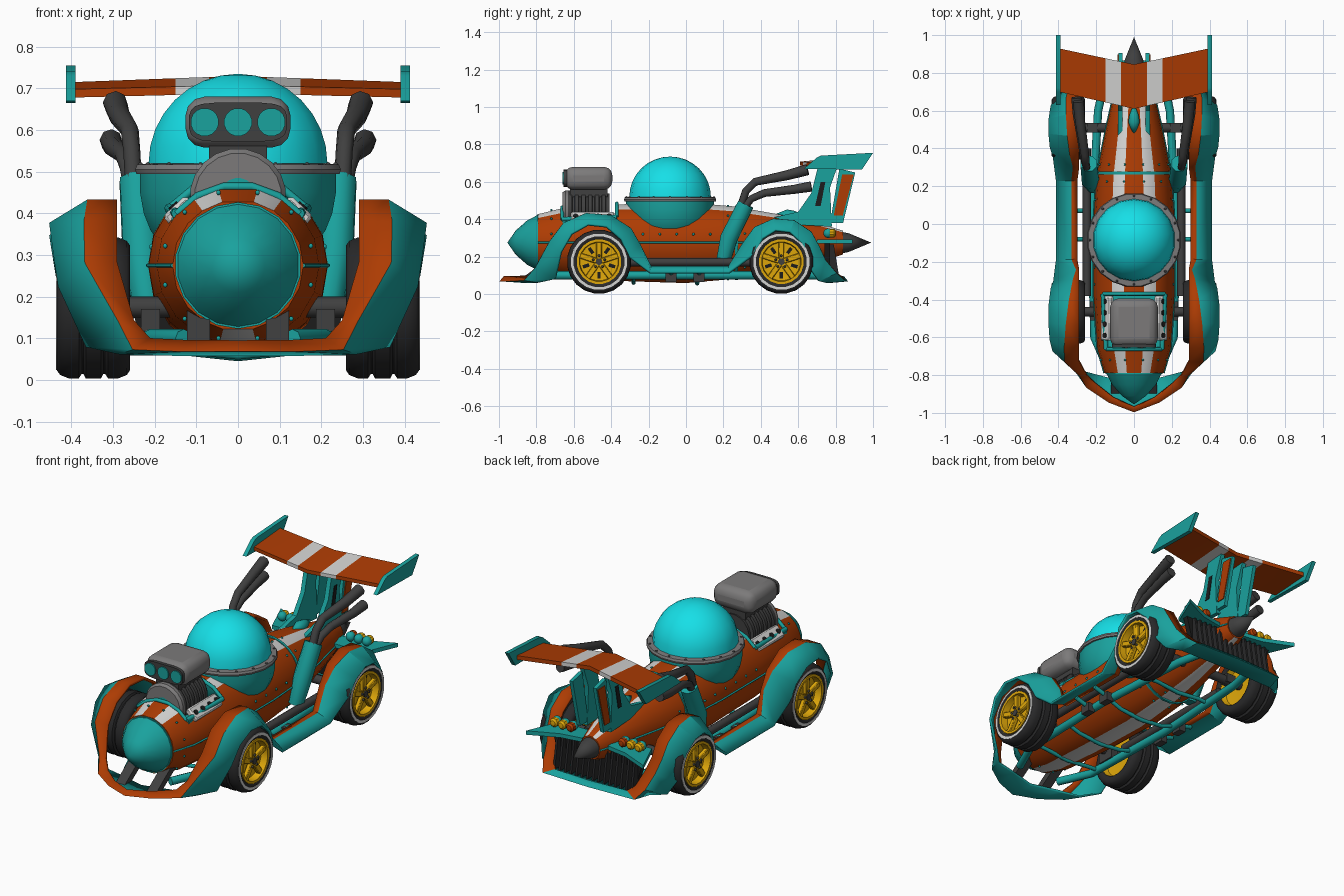
import bpy, bmesh, math
from mathutils import Vector, Matrix
from math import sin, cos, radians, pi

if "Cube" in bpy.data.objects:
    bpy.data.objects.remove(bpy.data.objects["Cube"])

def material(name, r, g, b):
    m = bpy.data.materials.new(name)
    m.diffuse_color = (r, g, b, 1)
    m.use_nodes = True
    m.node_tree.nodes["Principled BSDF"].inputs["Base Color"].default_value = m.diffuse_color
    return m

TEAL = material("teal", .01, .36, .34)
CYAN = material("glass_cyan", .008, .74, .8)
RUST = material("rust_orange", .42, .045, .001)
WHITE = material("white", .66, .66, .65)
RUBBER = material("rubber", .022, .022, .023)
DARK = material("dark_metal", .05, .05, .05)
GREY = material("grey_metal", .2, .195, .195)
GOLD = material("gold", .74, .39, .003)
BLACK = material("black", .012, .012, .012)

def finish(name, bm, mats, smooth=30):
    bmesh.ops.remove_doubles(bm, verts=bm.verts, dist=1e-5)
    bmesh.ops.recalc_face_normals(bm, faces=bm.faces)
    me = bpy.data.meshes.new(name)
    bm.to_mesh(me)
    bm.free()
    for m in mats:
        me.materials.append(m)
    me.shade_smooth()
    me.set_sharp_from_angle(angle=radians(smooth))
    ob = bpy.data.objects.new(name, me)
    bpy.context.collection.objects.link(ob)
    return ob

def loft(name, rings, mats, closed=True, caps=False, rule=lambda c, j: 0, smooth=30):
    """Skin between rings; rule gives the material index, None leaves a hole."""
    bm = bmesh.new()
    vs = [[bm.verts.new(p) for p in r] for r in rings]
    n = len(rings[0])
    for a, b in zip(vs, vs[1:]):
        for j in range(n if closed else n - 1):
            q = (a[j], a[(j + 1) % n], b[(j + 1) % n], b[j])
            k = rule(sum((v.co for v in q), Vector()) / 4, j)
            if k is not None:
                bm.faces.new(q).material_index = k
    if caps:
        bm.faces.new(vs[0])
        bm.faces.new(vs[-1])
    return finish(name, bm, mats, smooth)

def lathe(name, prof, mat, axis='z', loc=(0, 0, 0), n=20, flip=1, smooth=35):
    """Revolve (radius, height) points round an axis."""
    def pt(r, h, a):
        c, s, h = r * cos(a), r * sin(a), h * flip
        return Vector({'x': (h, c, s), 'y': (c, h, s), 'z': (c, s, h)}[axis]) + Vector(loc)
    return loft(name, [[pt(r, h, 2 * pi * (i + .5) / n) for i in range(n)] for r, h in prof], [mat], smooth=smooth)

def disc(name, loc, r, t, mat, axis, n=16):
    return lathe(name, [(0, -t / 2), (r, -t / 2), (r, t / 2), (0, t / 2)], mat, axis, loc, n)

def box(name, loc, size, mat, rot=(0, 0, 0), bevel=0, seg=1):
    bm = bmesh.new()
    bmesh.ops.create_cube(bm, size=1, matrix=Matrix.Diagonal((*size, 1)))
    ob = finish(name, bm, [mat])
    ob.location, ob.rotation_euler = loc, rot
    if bevel:
        m = ob.modifiers.new("bevel", 'BEVEL')
        m.width, m.segments = bevel, seg
    return ob

def plate(name, pts, x0, x1, mat):
    """Side outline in (y, z) given thickness along x."""
    return loft(name, [[(x, y, z) for y, z in pts] for x in (x0, x1)], [mat], caps=True)

def tube(name, pts, r, mat, radii=None):
    cu = bpy.data.curves.new(name, 'CURVE')
    cu.dimensions, cu.bevel_depth, cu.bevel_resolution, cu.use_fill_caps = '3D', r, 2, True
    sp = cu.splines.new('POLY')
    sp.points.add(len(pts) - 1)
    for i, p in enumerate(pts):
        sp.points[i].co = (*p, 1)
        sp.points[i].radius = radii[i] if radii else 1
    cu.materials.append(mat)
    ob = bpy.data.objects.new(name, cu)
    bpy.context.collection.objects.link(ob)
    return ob

def ball(name, loc, r, mat, n=8):
    return lathe(name, [(r * sin(i * pi / 6), -r * cos(i * pi / 6)) for i in range(7)], mat, 'z', loc, n, smooth=60)

# Fuselage with painted stripes and an open engine well
STN = [(-.79, .157, .157), (-.66, .195, .19), (-.37, .215, .21), (0, .216, .222),
       (.25, .2, .2), (.5, .15, .155), (.72, .1, .105), (.84, .06, .065)]
half = [14, 33, 50, 70, 90, 110, 130, 150, 167]
angs = [radians(a) for a in half + [360 - a for a in reversed(half)]]
ZC = .275
def body_paint(c, j):
    if -.66 < c.y < -.37 and c.z > .40:
        return None
    return 1 if j in (0, 16, 8) else 0
loft("fuselage", [[(rx * sin(a), y, ZC + rz * cos(a)) for a in angs] for y, rx, rz in STN],
     [RUST, WHITE], caps=True, rule=body_paint)
lathe("nose_cone", [(0, -.795), (.152, -.795), (.152, -.785), (.118, -.85), (.065, -.91), (0, -.955)], TEAL, 'y', (0, 0, ZC), 18)
lathe("body_band", [(.18, .263), (.201, .263), (.201, .277), (.18, .277)], TEAL, 'y', (0, 0, ZC), 24)
for y, r in ((-.72, .181), (.225, .203), (.315, .188)):
    for k in range(12):
        a = radians(15 + 30 * k)
        ball("rivet", (r * sin(a), y, ZC + r * cos(a)), .006, TEAL, 6)
for s in (1, -1):
    tube("side_seam", [(s * rx, y, ZC) for y, rx, _ in STN], .005, TEAL)
    for k in range(7):
        ball("seam_rivet", (s * .207, -.32 + k * .09, ZC + .045), .007, TEAL, 6)
lathe("tail_cone", [(0, .82), (.06, .82), (.05, .87), (0, .99)], DARK, 'y', (0, 0, ZC), 14)

# Cockpit bubble, bowl and rim
lathe("cockpit_bowl", [(0, .32), (.1, .322), (.195, .335), (.213, .36), (.229, .40), (.238, .45), (.238, .50), (0, .50)],
      TEAL, 'z', (0, -.085, 0), 20, smooth=45)
lathe("cockpit_rim", [(.2, .495), (.247, .495), (.25, .505), (.245, .517), (.2, .52)], GREY, 'z', (0, -.085, 0), 20)
lathe("bubble_dome", [(.218 * cos(i * pi / 16), .52 + .215 * sin(i * pi / 16)) for i in range(9)], CYAN, 'z', (0, -.085, 0), 18, smooth=60)
for k in range(16):
    a = 2 * pi * k / 16
    ball("rim_bolt", (.234 * cos(a), -.085 + .234 * sin(a), .516), .007, DARK, 6)

# Engine: well with frame, ribbed blower, valve covers, scoop
box("engine_well", (0, -.515, .32), (.32, .288, .14), TEAL)
for s in (1, -1):
    tube("well_side_frame", [(s * .148, -.665, .40), (s * .165, -.37, .412)], .012, TEAL)
for y, r in ((-.662, .192), (-.37, .213)):
    tube("well_cross_frame", [(r * sin(radians(a)), y, ZC + r * cos(radians(a))) for a in range(-50, 51, 20)], .01, TEAL)
ribs = [(0, -.645), (.085, -.645), (.115, -.635)]
for k in range(6):
    ribs += [(.115, -.63 + k * .036), (.115, -.61 + k * .036), (.098, -.607 + k * .036), (.098, -.597 + k * .036)]
lathe("blower_drum", ribs + [(.1, -.41), (0, -.41)], DARK, 'y', (0, 0, .44), 20)
lathe("blower_front_ring", [(.045, -.64), (.045, -.66), (.105, -.66), (.116, -.645), (.116, -.63)], GREY, 'y', (0, 0, .44), 20)
disc("blower_front_hub", (0, -.652, .455), .046, .01, TEAL, 'y')
box("scoop_neck", (0, -.52, .55), (.14, .2, .06), DARK)
box("intake_scoop", (0, -.522, .619), (.252, .256, .122), GREY, bevel=.045, seg=3)
mouth = [(math.copysign(abs(cos(a)) ** .4, cos(a)) * .118, math.copysign(abs(sin(a)) ** .6, sin(a)) * .047)
         for a in (2 * pi * (i + .5) / 20 for i in range(20))]
loft("scoop_mouth", [[(x, y, .619 + z) for x, z in mouth] for y in (-.654, -.635)], [DARK], caps=True)
for x in (-.08, 0, .08):
    disc("scoop_port", (x, -.656, .619), .034, .008, TEAL, 'y')
for s in (1, -1):
    box("valve_cover", (s * .142, -.5, .405), (.075, .235, .035), WHITE, (0, s * .75, 0), .008)
    for k in range(4):
        d = disc("valve_hole", (0, 0, 0), .014, .008, BLACK, 'z', 10)
        d.location, d.rotation_euler = (s * .155, -.59 + k * .06, .418), (0, s * .75, 0)

# Wrap-around fenders: y, z, inner x, ridge x, outer x, outer edge shift in y and z
def arch(yc, ry, rz, k):
    """Stations over one wheel; the ridge swings outward toward the car's end."""
    out = []
    for d in (160, 130, 100, 70, 40, 15):
        c, s = cos(radians(d)), sin(radians(d))
        out.append((yc + ry * c, .2 + rz * s, .29, .327 + .028 * s - k * .03 * c, .415 + .035 * s, -.06 * c, -.055))
    return out
lip = [(-.99, .07, 0, 0, 0, .14, -.005), (-.94, .07, .11, .13, .15, .13, -.005),
       (-.86, .075, .21, .25, .28, .08, -.01), (-.80, .14, .25, .285, .36, .1, -.06)]
skirt = [(y, .145, .30, .33, .41, 0, -.03) for y in (-.19, .23)]
tail = [(.74, .18, .27, .33, .41, -.07, -.05), (.80, .11, .25, .31, .38, -.09, -.04),
        (.85, .07, .22, .28, .3, -.1, -.005), (.86, .07, 0, 0, 0, -.1, -.005)]
rings = []
for y, z, xi, xm, xo, dy, dz in lip + arch(-.49, .25, .23, 1) + skirt + arch(.505, .21, .2, -.5) + tail:
    e = .02 if abs(y) > .83 else 0
    rings.append([(xi, y - math.copysign(e, y), z + e), (xm, y, z), (xo, y + dy, z + dz)])
fender = loft("fender_loop", rings, [RUST, TEAL], closed=False,
              rule=lambda c, j: 0 if j == 0 and c.y < .84 else 1)
m = fender.modifiers.new("mirror", 'MIRROR')
m.use_clip = True
m = fender.modifiers.new("thickness", 'SOLIDIFY')
m.thickness, m.offset = .014, 0

# Wheels, axles and suspension
side = [(.118, .08), (.13, .0875), (.152, .0875), (.163, .08), (.171, .06), (.171, .035), (.16, .028), (.16, .024), (.172, .018)]
TYRE = [(r, -h) for r, h in side] + side[::-1]
for y in (-.465, .51):
    tube("axle", [(-.3, y, .175), (.3, y, .175)], .025, DARK)
    for s in (1, -1):
        c = Vector((s * .347, y, .173))
        lathe("tyre", TYRE, RUBBER, 'x', c, 20, s)
        lathe("whitewall", [(.137, .086), (.137, .09), (.151, .09), (.151, .084)], WHITE, 'x', c, 20, s)
        lathe("rim", [(.12, .07), (.12, .088), (.106, .088), (.102, .05), (0, .04), (0, -.04), (.108, -.05), (.12, -.082)], GOLD, 'x', c, 20, s)
        for k in range(5):
            a = 2 * pi * k / 5 + pi / 2
            b = a + pi / 5
            d = Vector((0, cos(a), sin(a)))
            box("spoke", c + d * .062 + Vector((s * .066, 0, 0)), (.025, .1, .03), GOLD, (a, 0, 0), .004)
            ball("lug_nut", c + d * .032 + Vector((s * .08, 0, 0)), .007, DARK, 6)
            box("rim_slot", c + Vector((s * .046, .075 * cos(b), .075 * sin(b))), (.006, .04, .018), BLACK, (b, 0, 0))
        disc("hub", c + Vector((s * .074, 0, 0)), .018, .02, DARK, 'x', 10)
for s in (1, -1):
    plate("nose_strut", [(-.9, .07), (-.84, .07), (-.72, .15), (-.76, .17)], s * .067, s * .122, DARK)
    box("suspension_block", (s * .21, -.46, .14), (.045, .1, .06), DARK)
    box("rear_suspension", (s * .22, .51, .18), (.06, .05, .05), DARK)
    tube("side_pipe", [(s * .25, -.38, .17), (s * .25, .4, .17)], .022, DARK)

# Underfloor frame
for s in (1, -1):
    tube("floor_rail", [(s * .13, -.78, .1), (s * .21, -.6, .1), (s * .225, 0, .1), (s * .19, .6, .1), (s * .15, .78, .1)], .022, TEAL)
    for y in (-.08, .07):
        box("floor_pod", (s * .25, y, .09), (.04, .06, .05), DARK)
        tube("skirt_link", [(s * .225, y, .1), (s * .33, y, .13)], .012, TEAL)
for y, z in ((-.55, .08), (-.28, .06), (.06, .056), (.36, .09)):
    tube("floor_hoop", [(-.22, y, .1), (-.14, y, z + .015), (0, y, z), (.14, y, z + .015), (.22, y, .1)], .011, TEAL)

# Exhausts
for s in (1, -1):
    tube("exhaust_shroud", [(s * .215, .2, .18), (s * .23, .23, .3), (s * .24, .32, .48)], .05, TEAL, [.8, 1, .95])
    tube("upper_exhaust", [(s * .25, .29, .46), (s * .255, .32, .55), (s * .26, .37, .60), (s * .285, .54, .635), (s * .295, .65, .665)],
         .023, DARK, [.9, .9, .95, 1.15, 1.3])
    tube("lower_exhaust", [(s * .255, .31, .46), (s * .265, .35, .51), (s * .275, .42, .54), (s * .3, .58, .56), (s * .305, .67, .575)],
         .022, DARK, [.9, .9, .95, 1.1, 1.25])

# Rear wing with stripes, end plates and struts
wing = []
for x in (-.4, -.15, -.07, 0, .07, .15, .4):
    t = abs(x) / .4
    f, r, zf, zr = .61 + .09 * t, .845 + .085 * t, .708 - .01 * t, .73 - .015 * t
    wing.append([(x, f, zf), (x, r, zr), (x, r, zr - .022), (x, f, zf - .02)])
loft("rear_wing", wing, [RUST, WHITE], caps=True, rule=lambda c, j: 1 if .07 < abs(c.x) < .15 else 0)
for s in (1, -1):
    plate("wing_end_plate", [(.63, .67), (.70, .73), (.72, .74), (1.0, .755), (.94, .665)], s * .39, s * .413, TEAL)
    plate("wing_strut", [(.47, .41), (.6, .44), (.67, .54), (.71, .70), (.82, .71), (.77, .57), (.78, .36), (.6, .37)], s * .06, s * .085, TEAL)
    plate("strut_slot", [(.69, .47), (.72, .47), (.745, .6), (.72, .6)], s * .086, s * .089, BLACK)
    plate("strut_tail", [(.77, .38), (.84, .38), (.905, .65), (.82, .67)], s * .062, s * .083, TEAL)
    plate("strut_panel", [(.79, .42), (.838, .42), (.897, .64), (.835, .64)], s * .08, s * .088, RUST)
    # Tail lights on pointed side fins
    fin = [(.08, .70), (.28, .70), (.36, .89), (.2, .82), (.08, .80)]
    loft("tail_fin", [[(s * x, y, z) for x, y in fin] for z in (.27, .292)], [TEAL], caps=True)
    for k, lens in enumerate((RUST, GOLD, GOLD)):
        x = s * (.16 + k * .05)
        ball("light_pod", (x, .76, .325), .026, TEAL, 10)
        lathe("light_lens", [(.024, .765), (.024, .79), (.015, .8), (0, .803)], lens, 'y', (x, 0, .325), 10)
lathe("spine_fin", [(0, .46), (.032, .54), (.025, .58), (0, .64)], TEAL, 'y', (0, 0, .42), 10)

# Rear grille
loft("grille_back", [[(-.23, y, .08), (.23, y, .08), (.28, y, .27), (-.28, y, .27)] for y in (.74, .77)], [BLACK], caps=True)
for k in range(15):
    x = (k - 7) * .034
    plate("grille_slat", [(.76, .085), (.82, .085), (.79, .265), (.76, .265)], x - .006, x + .006, RUBBER)
